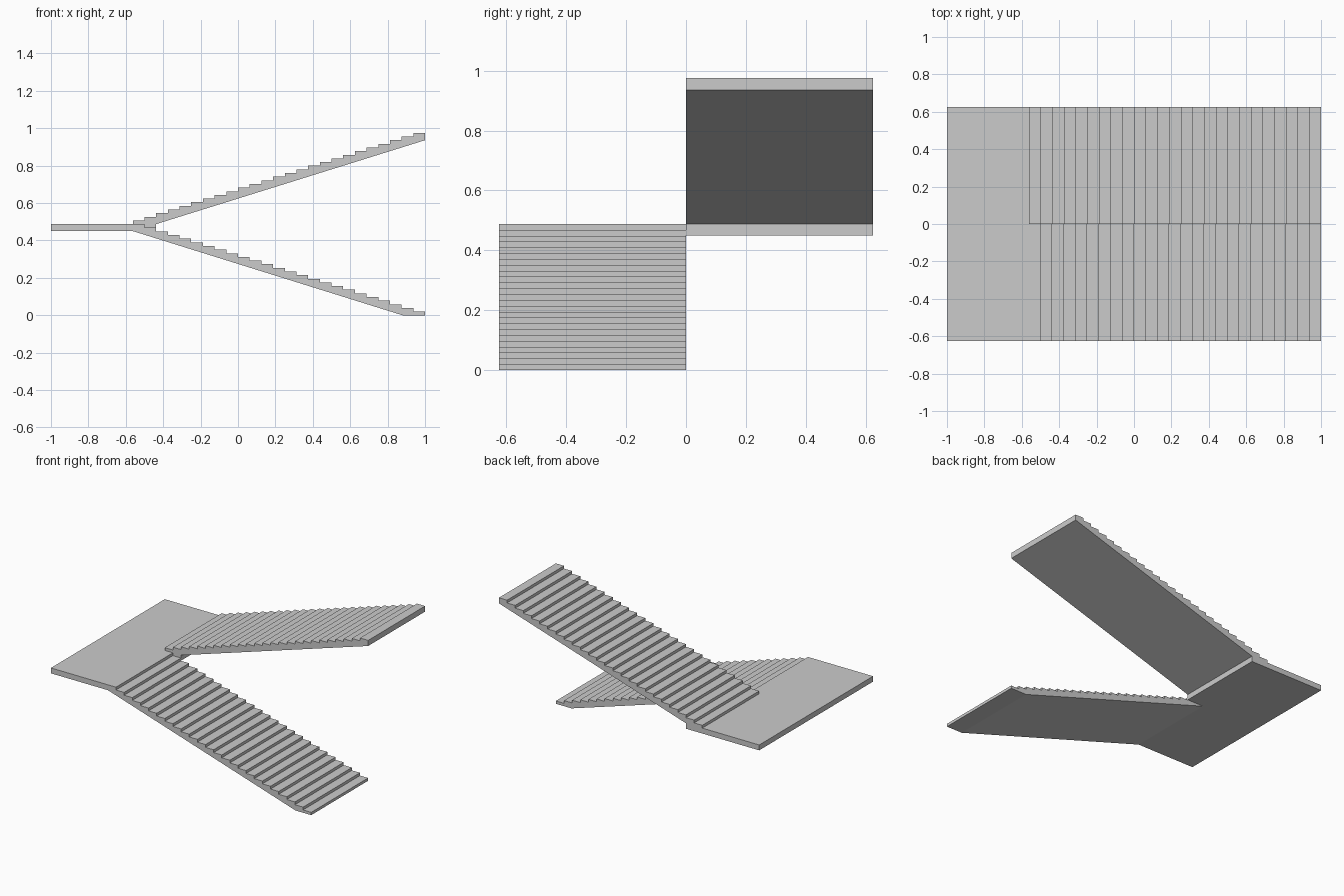
import bpy, bmesh
from mathutils import Vector

if "Cube" in bpy.data.objects:
    bpy.data.objects.remove(bpy.data.objects["Cube"])

TREAD, RISE, N = 0.0625, 0.0195, 25      # step size and risers per flight
W = 0.625                                # flight width
MID = N * RISE                           # landing height
BOTTOM = MID - 0.0375                    # landing underside
X0 = 1 - N * TREAD                       # where the flights meet the landing
SLOPE = RISE / TREAD


def extrude(name, points, direction):
    """Solid made by sweeping a flat outline along a vector."""
    bm = bmesh.new()
    face = bm.faces.new([bm.verts.new(p) for p in points])
    out = bmesh.ops.extrude_face_region(bm, geom=[face])
    moved = [g for g in out["geom"] if isinstance(g, bmesh.types.BMVert)]
    bmesh.ops.translate(bm, verts=moved, vec=Vector(direction))
    bmesh.ops.recalc_face_normals(bm, faces=bm.faces)
    mesh = bpy.data.meshes.new(name)
    bm.to_mesh(mesh)
    bm.free()
    obj = bpy.data.objects.new(name, mesh)
    bpy.context.collection.objects.link(obj)
    return obj


# Landing: the back half reaches one step further under the upper flight
xb = X0 + 2 * TREAD
plan = [(-1, -W), (X0, -W), (X0, 0), (xb, 0), (xb, W), (-1, W)]
extrude("landing", [(x, y, BOTTOM) for x, y in plan], (0, 0, MID - BOTTOM))

# Lower flight: descends from the landing to the floor
lower = [(X0, BOTTOM)]
for i in range(N):
    x, z = X0 + i * TREAD, MID - i * RISE
    lower += [(x, z), (x + TREAD, z)]
lower += [(1, 0), (X0 + BOTTOM / SLOPE, 0)]
extrude("lower_flight", [(x, -W, z) for x, z in lower], (0, W, 0))

# Upper flight: climbs from the landing
upper = [(xb, MID), (X0, MID)]
for i in range(N):
    x, z = X0 + i * TREAD, MID + (i + 1) * RISE
    upper += [(x, z), (x + TREAD, z)]
upper += [(1, MID + (1 - xb) * SLOPE)]
extrude("upper_flight", [(x, 0, z) for x, z in upper], (0, W, 0))
